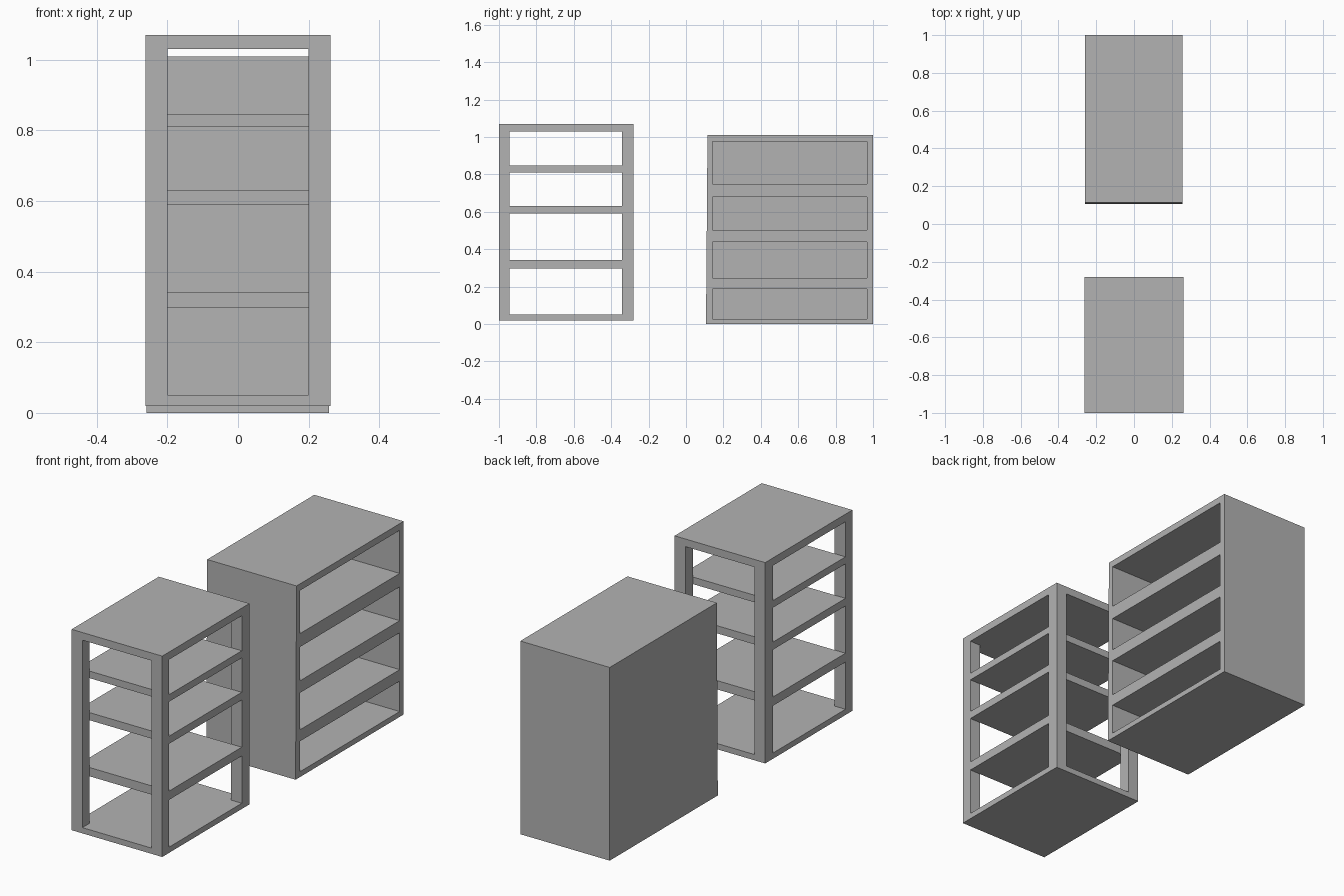
import bpy
import bmesh

cube = bpy.data.objects.get("Cube")
if cube:
    bpy.data.objects.remove(cube, do_unlink=True)

GREY = (0.45, 0.45, 0.45, 1.0)
grey = bpy.data.materials.new("plain grey")
grey.use_nodes = True
grey.diffuse_color = GREY
grey.node_tree.nodes["Principled BSDF"].inputs["Base Color"].default_value = GREY


def box(name, xs, ys, zs):
    """Box from its lower and upper limits on each axis."""
    bm = bmesh.new()
    bmesh.ops.create_cube(bm, size=1)
    for v in bm.verts:
        v.co = [lim[int(c > 0)] for lim, c in zip((xs, ys, zs), v.co)]
    mesh = bpy.data.meshes.new(name)
    bm.to_mesh(mesh)
    bm.free()
    mesh.materials.append(grey)
    obj = bpy.data.objects.new(name, mesh)
    bpy.context.collection.objects.link(obj)
    return obj


def cut(target, xs, ys, zs):
    """Cut a box-shaped opening out of the target."""
    cutter = box("cutter", xs, ys, zs)
    cutter.hide_render = True
    mod = target.modifiers.new("opening", "BOOLEAN")
    mod.operation = "DIFFERENCE"
    mod.solver = "EXACT"
    mod.object = cutter
    bpy.context.view_layer.objects.active = target
    bpy.ops.object.modifier_apply(modifier=mod.name)
    bpy.data.objects.remove(cutter, do_unlink=True)


# Open rack: shelves run through from side to side, set back between the posts
rack = box("open_rack", (-0.262, 0.262), (-1.0, -0.28), (0.02, 1.07))
for zs in ((0.05, 0.297), (0.343, 0.59), (0.63, 0.81), (0.847, 1.03)):
    cut(rack, (-0.4, 0.4), (-0.943, -0.343), zs)
for ys in ((-1.1, -0.943), (-0.343, -0.2)):
    cut(rack, (-0.2, 0.2), ys, (0.05, 1.03))

# Closed cabinet: open on one side only, front panel leaning back slightly
cabinet = box("closed_cabinet", (-0.259, 0.258), (0.107, 1.0), (0.0, 1.01))
for v in cabinet.data.vertices:
    if v.co.z > 0.5 and v.co.y < 0.5:
        v.co.y = 0.115
for zs in ((0.028, 0.187), (0.247, 0.44), (0.503, 0.68), (0.75, 0.975)):
    cut(cabinet, (-0.23, 0.4), (0.143, 0.967), zs)
